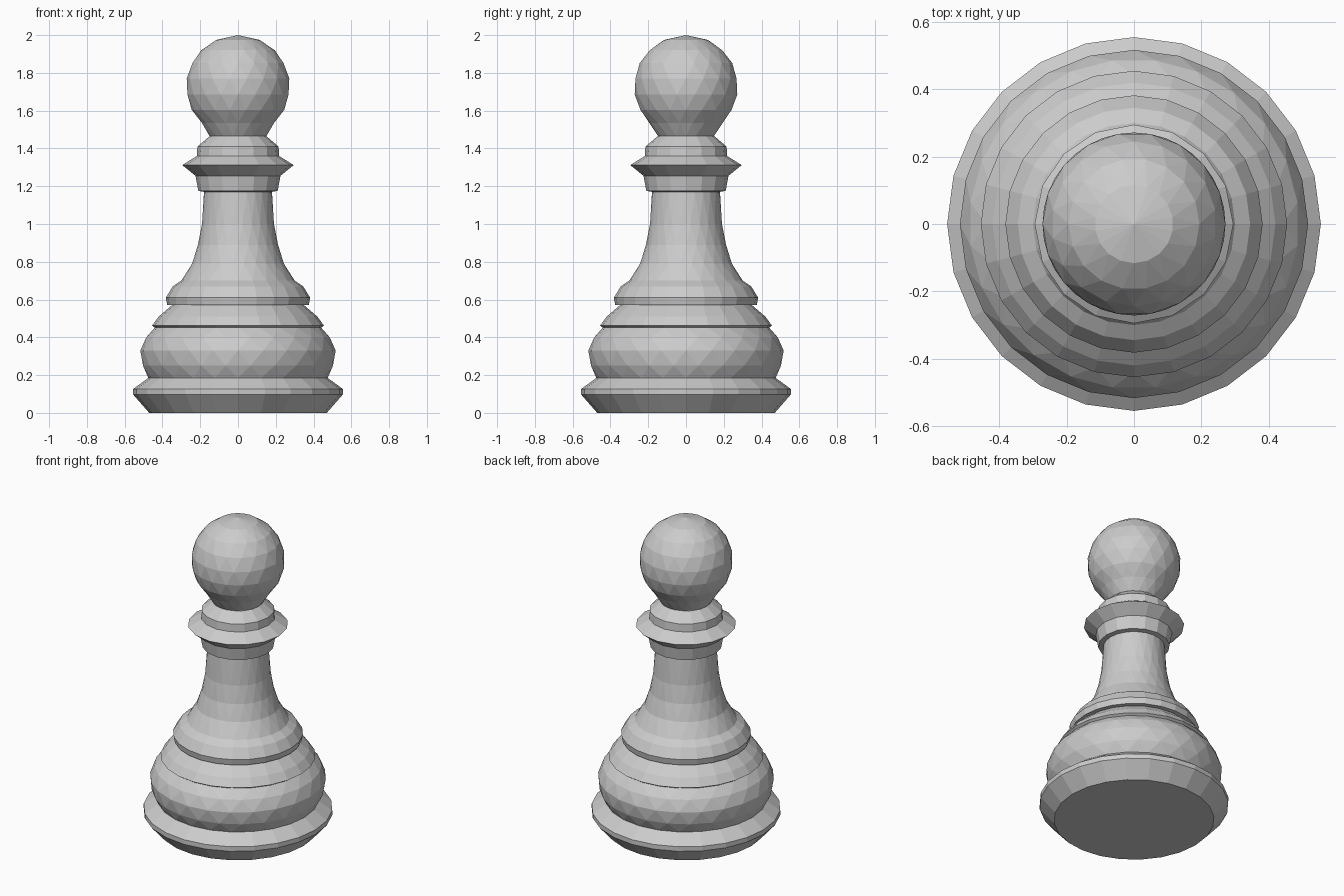
import bpy, bmesh, math

if "Cube" in bpy.data.objects:
    bpy.data.objects.remove(bpy.data.objects["Cube"])


def lathe(name, profile, sides, twist=0.0):
    """Spin (radius, height) points round z; a zero radius closes the end.
    Alternate rings are turned half a step for a faceted, triangulated look."""
    bm = bmesh.new()
    rings = []
    for k, (r, z) in enumerate(profile):
        if r == 0:
            rings.append([bm.verts.new((0, 0, z))])
            continue
        ring = []
        for i in range(sides):
            a = 2 * math.pi * (i + twist * (k % 2)) / sides
            ring.append(bm.verts.new((r * math.cos(a), r * math.sin(a), z)))
        rings.append(ring)
    for k, (lo, hi) in enumerate(zip(rings, rings[1:])):
        for i in range(sides):
            j = (i + 1) % sides
            if len(lo) == 1:
                bm.faces.new((lo[0], hi[j], hi[i]))
            elif len(hi) == 1:
                bm.faces.new((lo[i], lo[j], hi[0]))
            elif not twist:
                bm.faces.new((lo[i], lo[j], hi[j], hi[i]))
            elif k % 2 == 0:
                bm.faces.new((lo[i], lo[j], hi[i]))
                bm.faces.new((lo[j], hi[j], hi[i]))
            else:
                bm.faces.new((lo[i], lo[j], hi[j]))
                bm.faces.new((lo[i], hi[j], hi[i]))
    mesh = bpy.data.meshes.new(name)
    bm.to_mesh(mesh)
    bm.free()
    obj = bpy.data.objects.new(name, mesh)
    bpy.context.collection.objects.link(obj)
    return obj


# Foot disc with closed underside
lathe("foot", [(0, 0), (0.47, 0), (0.555, 0.097), (0.555, 0.127), (0.475, 0.185)], 24)

# Rounded bulge, shoulder above it
lathe("bulge", [(0.475, 0.185), (0.507, 0.25), (0.517, 0.33), (0.49, 0.40),
                (0.44, 0.452)], 24, 0.5)
lathe("shoulder", [(0.44, 0.452), (0.455, 0.462), (0.42, 0.51), (0.35, 0.57)], 24)

# Ring at the foot of the stem
lathe("stem_ring", [(0.35, 0.57), (0.375, 0.572), (0.382, 0.61), (0.345, 0.67),
                    (0.30, 0.70)], 24)

# Flared stem
lathe("stem", [(0.30, 0.70), (0.245, 0.79), (0.212, 0.89), (0.192, 1.0),
               (0.18, 1.17)], 24, 0.5)

# Collar with a sharp flange
lathe("collar", [(0.178, 1.17), (0.21, 1.175), (0.225, 1.255), (0.295, 1.312),
                 (0.218, 1.36), (0.215, 1.41), (0.15, 1.465)], 16)

# Faceted ball head
head = [(0.15, 1.465)]
for deg in (-45, -27, -9, 9, 27, 45, 65):
    t = math.radians(deg)
    head.append((0.275 * math.cos(t), 1.728 + 0.272 * math.sin(t)))
lathe("head", head + [(0, 2.0)], 18, 0.5)
